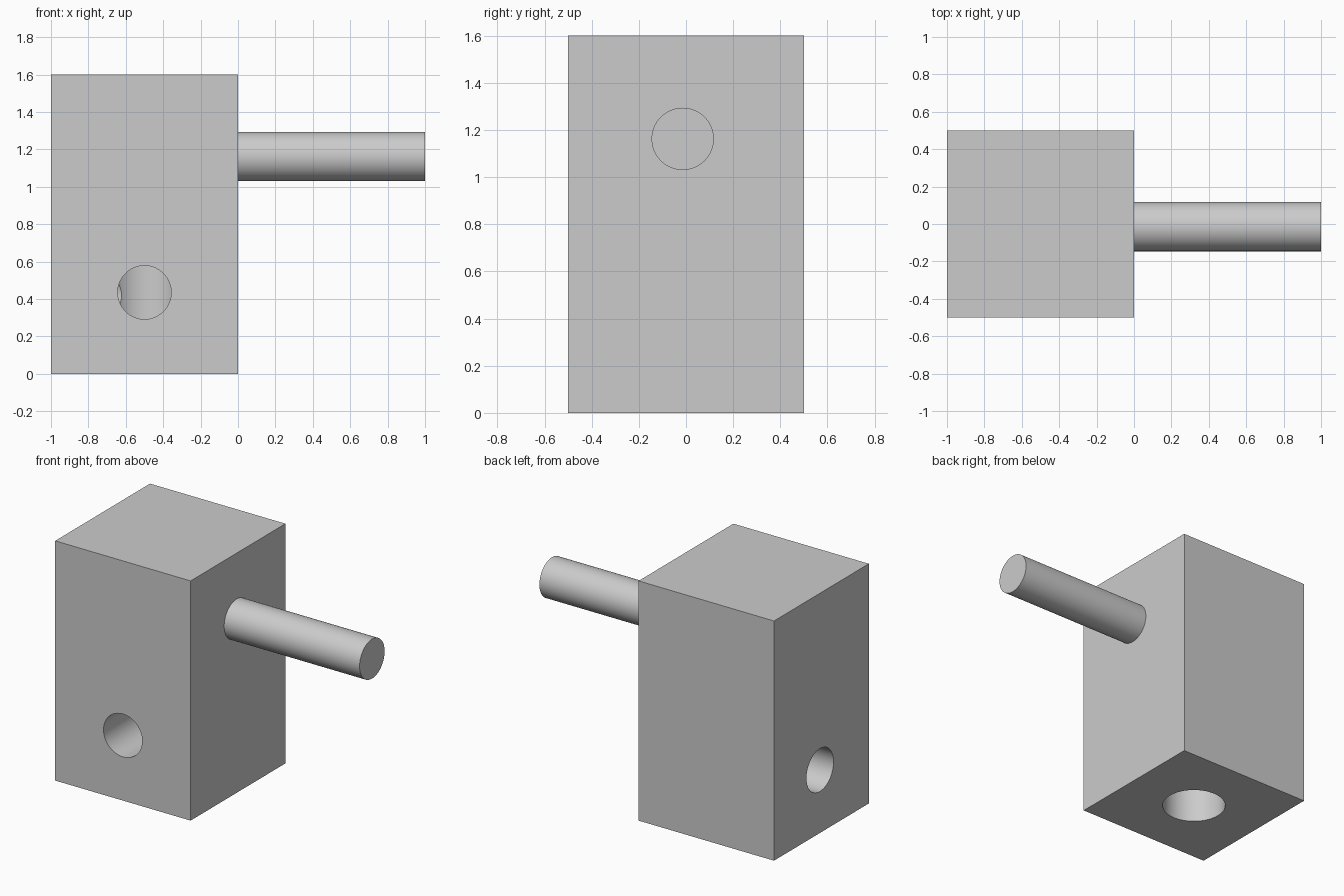
import bpy
from math import pi
from mathutils import Vector

cube = bpy.data.objects.get("Cube")
if cube:
    bpy.data.objects.remove(cube, do_unlink=True)

grey = bpy.data.materials.new("plain grey")
grey.use_nodes = True
COLOUR = (0.6, 0.6, 0.6, 1)
grey.diffuse_color = COLOUR
grey.node_tree.nodes["Principled BSDF"].inputs["Base Color"].default_value = COLOUR


def rod(name, start, end, radius):
    """Round bar between two points."""
    a, b = Vector(start), Vector(end)
    bpy.ops.mesh.primitive_cylinder_add(
        vertices=64, radius=radius, depth=(b - a).length, location=(a + b) / 2,
        rotation=(b - a).to_track_quat('Z', 'Y').to_euler())
    obj = bpy.context.object
    obj.name = name
    obj.data.materials.append(grey)
    return obj


def select_only(obj):
    bpy.ops.object.select_all(action='DESELECT')
    obj.select_set(True)
    bpy.context.view_layer.objects.active = obj


# Upright block
bpy.ops.mesh.primitive_cube_add(size=1, location=(-0.5, 0, 0.8))
block = bpy.context.object
block.name = "block"
block.scale = (1, 1, 1.6)
bpy.ops.object.transform_apply(location=False, rotation=False, scale=True)
block.data.materials.append(grey)

# Bores: a wide one from below, met by one from the front and one from the side
bores = [
    rod("bottom_bore", (-0.5, 0, -0.1), (-0.5, 0, 0.67), 0.2),
    rod("front_bore", (-0.5, -0.6, 0.435), (-0.5, 0, 0.435), 0.143),
    rod("side_bore", (-1.1, 0.015, 0.42), (-0.5, 0.015, 0.42), 0.143),
]
for bore in bores:
    bore.hide_render = True
    select_only(block)
    cut = block.modifiers.new(bore.name, 'BOOLEAN')
    cut.operation = 'DIFFERENCE'
    cut.solver = 'EXACT'
    cut.object = bore
    bpy.ops.object.modifier_apply(modifier=cut.name)
    bpy.data.objects.remove(bore, do_unlink=True)

# Side pin
pin = rod("pin", (0, -0.014, 1.162), (1, -0.014, 1.162), 0.132)

for part in (block, pin):
    select_only(part)
    bpy.ops.object.shade_smooth_by_angle(angle=pi / 6)
